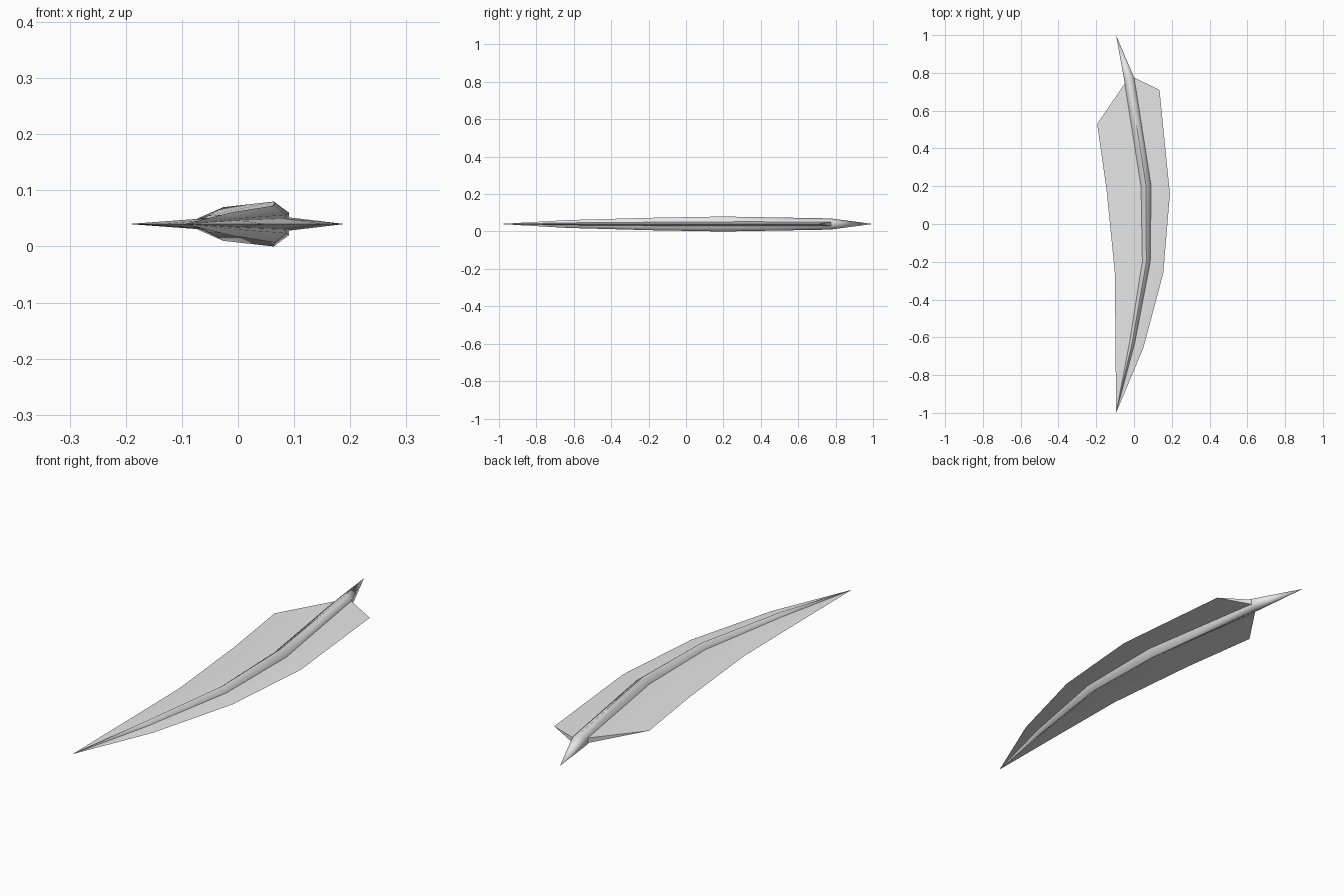
import bpy, bmesh, math
from mathutils import Vector

cube = bpy.data.objects.get("Cube")
if cube:
    bpy.data.objects.remove(cube)

grey = bpy.data.materials.new("light_grey")
grey.use_nodes = True
grey.diffuse_color = (0.8, 0.8, 0.8, 1)
grey.node_tree.nodes["Principled BSDF"].inputs["Base Color"].default_value = (0.8, 0.8, 0.8, 1)

MID = 0.04  # height of the feather's middle plane
POINT = Vector((-0.095, -1.0, MID))
QUILL_END = Vector((-0.095, 1.0, MID))


def finish(name, bm, angle):
    bmesh.ops.recalc_face_normals(bm, faces=bm.faces)
    mesh = bpy.data.meshes.new(name)
    bm.to_mesh(mesh)
    bm.free()
    mesh.materials.append(grey)
    obj = bpy.data.objects.new(name, mesh)
    bpy.context.collection.objects.link(obj)
    bpy.ops.object.select_all(action='DESELECT')
    obj.select_set(True)
    bpy.context.view_layer.objects.active = obj
    bpy.ops.object.shade_smooth_by_angle(angle=math.radians(angle))


def loft(bm, rings, start=None, end=None):
    """Join closed rings of vertices, running to a point at either end."""
    n = len(rings[0])
    for i in range(n):
        j = (i + 1) % n
        for a, b in zip(rings, rings[1:]):
            bm.faces.new((a[i], a[j], b[j], b[i]))
        if start:
            bm.faces.new((start, rings[0][i], rings[0][j]))
        if end:
            bm.faces.new((end, rings[-1][j], rings[-1][i]))


# Shaft: curved six-sided spindle; stations are x, y, half width, half height
shaft = [(-0.01, -0.63, 0.014, 0.021), (0.065, -0.2, 0.021, 0.033),
         (0.064, 0.2, 0.027, 0.04), (-0.026, 0.77, 0.027, 0.03)]
centres = [POINT] + [Vector((x, y, MID)) for x, y, w, h in shaft] + [QUILL_END]
bm = bmesh.new()
rings = []
for i, (x, y, w, h) in enumerate(shaft):
    along = (centres[i + 2] - centres[i]).normalized()
    side = Vector((along.y, -along.x, 0))
    ring = []
    for k in range(6):
        a = math.tau * k / 6 + math.pi / 2
        offset = side * (w * math.cos(a) / math.cos(math.pi / 6)) + Vector((0, 0, h * math.sin(a)))
        ring.append(bm.verts.new(centres[i + 1] + offset))
    rings.append(ring)
loft(bm, rings, bm.verts.new(POINT), bm.verts.new(QUILL_END))
finish("shaft", bm, 65)

# Vane: flat diamond section, thick at the spine and sharp at both edges
# stations are left edge, spine, right edge, half thickness at the spine
vane = [((-0.098, -0.6), (-0.01, -0.63), (0.05, -0.655), 0.008),
        ((-0.102, -0.25), (0.065, -0.2), (0.155, -0.26), 0.012),
        ((-0.145, 0.18), (0.064, 0.2), (0.19, 0.16), 0.015),
        ((-0.195, 0.53), (-0.02, 0.785), (0.135, 0.71), 0.013)]
bm = bmesh.new()
rings = []
for left, spine, right, t in vane:
    points = [(*left, MID), (*spine, MID + t), (*right, MID), (*spine, MID - t)]
    rings.append([bm.verts.new(p) for p in points])
loft(bm, rings, bm.verts.new(POINT))
a, top, b, bottom = rings[-1]
bm.faces.new((a, top, bottom))
bm.faces.new((b, bottom, top))
finish("vane", bm, 40)
